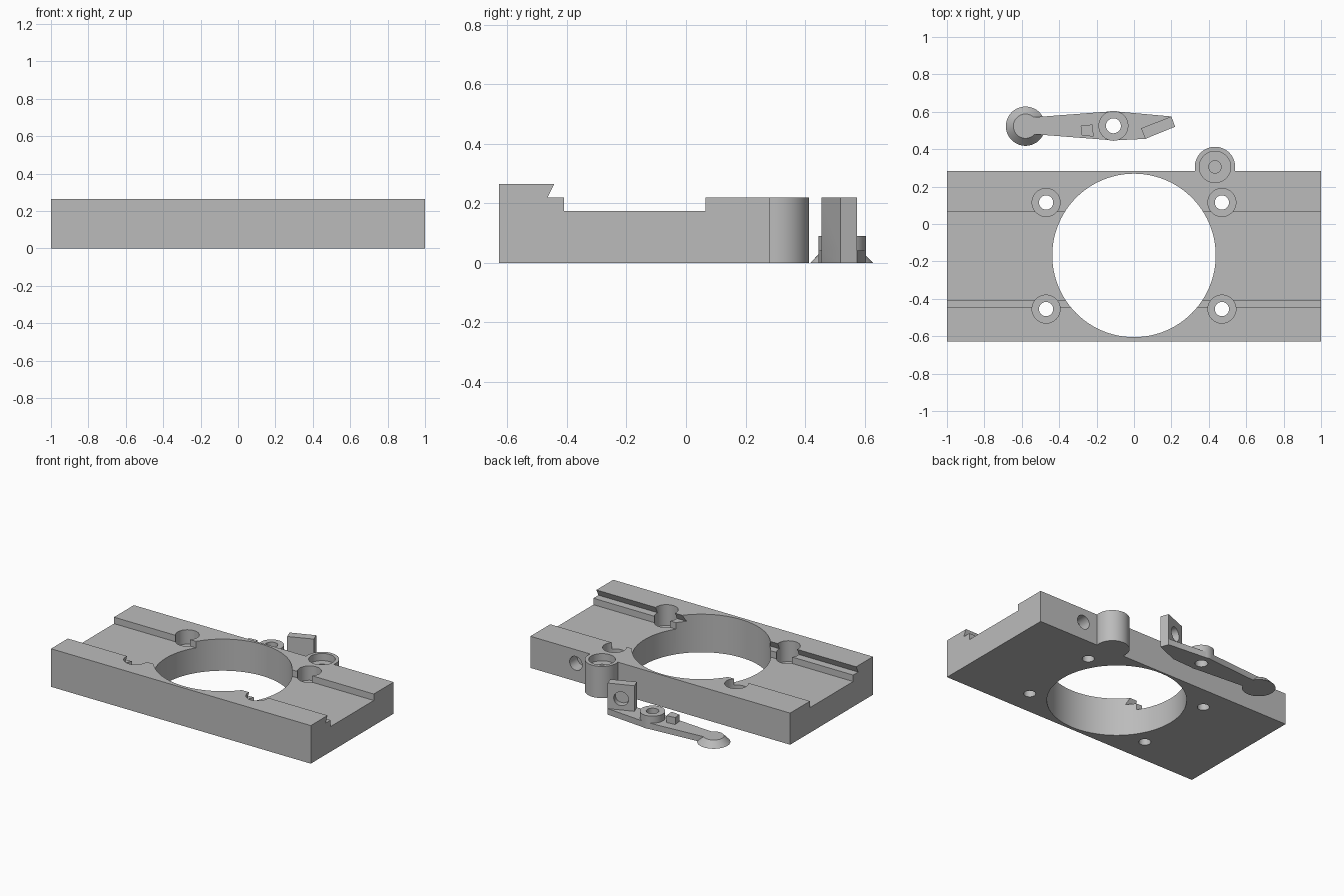
import bpy, bmesh, math
from mathutils import Vector, Matrix

old = bpy.data.objects.get("Cube")
if old:
    bpy.data.objects.remove(old, do_unlink=True)

GREY = (0.5, 0.5, 0.5, 1)
mat = bpy.data.materials.new("plain grey")
mat.use_nodes = True
mat.diffuse_color = GREY
mat.node_tree.nodes["Principled BSDF"].inputs["Base Color"].default_value = GREY


def add(name, bm):
    bmesh.ops.recalc_face_normals(bm, faces=bm.faces)
    mesh = bpy.data.meshes.new(name)
    bm.to_mesh(mesh)
    bm.free()
    mesh.materials.append(mat)
    ob = bpy.data.objects.new(name, mesh)
    bpy.context.collection.objects.link(ob)
    return ob


def prism(name, points, direction):
    """Extrude a closed outline of 3D points."""
    bm = bmesh.new()
    face = bm.faces.new([bm.verts.new(p) for p in points])
    side = bmesh.ops.extrude_face_region(bm, geom=[face])["geom"]
    verts = [v for v in side if isinstance(v, bmesh.types.BMVert)]
    bmesh.ops.translate(bm, verts=verts, vec=direction)
    return add(name, bm)


def slab(name, outline, z0, z1):
    return prism(name, [(x, y, z0) for x, y in outline], (0, 0, z1 - z0))


def rod(name, start, end, r0, r1=None, segments=64):
    """Cylinder or cone between two points."""
    a, b = Vector(start), Vector(end)
    turn = (b - a).to_track_quat('Z', 'Y').to_matrix().to_4x4()
    bm = bmesh.new()
    bmesh.ops.create_cone(bm, cap_ends=True, segments=segments, radius1=r0,
                          radius2=r0 if r1 is None else r1, depth=(b - a).length,
                          matrix=Matrix.Translation((a + b) / 2) @ turn)
    return add(name, bm)


def post(name, xy, z0, z1, r0, r1=None, segments=64):
    return rod(name, (*xy, z0), (*xy, z1), r0, r1, segments)


def combine(target, tool, operation):
    """Apply a boolean and discard the tool."""
    mod = target.modifiers.new("cut", 'BOOLEAN')
    mod.operation, mod.solver, mod.object = operation, 'EXACT', tool
    bpy.context.view_layer.objects.active = target
    bpy.ops.object.modifier_apply(modifier=mod.name)
    bpy.data.objects.remove(tool, do_unlink=True)


def finish(ob):
    bpy.ops.object.select_all(action='DESELECT')
    ob.select_set(True)
    bpy.context.view_layer.objects.active = ob
    bpy.ops.object.shade_smooth_by_angle(angle=math.radians(25))


# Base plate: channel profile with an undercut lip along the front
profile = [(-0.628, 0), (0.283, 0), (0.283, 0.22), (0.065, 0.22), (0.065, 0.175),
           (-0.41, 0.175), (-0.41, 0.22), (-0.465, 0.22), (-0.443, 0.265), (-0.628, 0.265)]
plate = prism("base_plate", [(-1, y, z) for y, z in profile], (2, 0, 0))

# Pivot boss on the back edge, with a stepped socket
pivot = (0.433, 0.305)
combine(plate, post("pivot_boss", pivot, 0, 0.22, 0.108), 'UNION')
combine(plate, post("cutter", pivot, 0.17, 0.4, 0.084), 'DIFFERENCE')
combine(plate, post("cutter", pivot, 0.05, 0.3, 0.033), 'DIFFERENCE')

# Large bore
combine(plate, post("cutter", (0, -0.168), -0.1, 0.4, 0.437, segments=96), 'DIFFERENCE')

# Counterbored screw holes
for x in (-0.47, 0.47):
    for y in (0.115, -0.455):
        combine(plate, post("cutter", (x, y), 0.12, 0.4, 0.075), 'DIFFERENCE')
        combine(plate, post("cutter", (x, y), -0.1, 0.3, 0.038), 'DIFFERENCE')

# Blind pocket in the back face
combine(plate, rod("cutter", (0.65, 0.2, 0.125), (0.65, 0.4, 0.125), 0.048), 'DIFFERENCE')
finish(plate)

# Lever arm with hub, stop block, upright tab and tapered finger knob
hub = (-0.11, 0.525)
knob = (-0.58, 0.523)
arm = [(-0.58, 0.575), (-0.52, 0.572), (-0.11, 0.603), (0.2, 0.575), (0.22, 0.52),
       (0.06, 0.455), (-0.11, 0.447), (-0.52, 0.479), (-0.58, 0.475)]
tab = [(0.2, 0.575), (0.22, 0.52), (0.06, 0.455), (0.038, 0.512)]
block = [(-0.285, 0.525), (-0.222, 0.532), (-0.216, 0.468), (-0.279, 0.472)]
lever = slab("lever", arm, 0, 0.042)
combine(lever, post("finger_knob", knob, 0, 0.042, 0.105, 0.065), 'UNION')
combine(lever, post("hub", hub, 0, 0.09, 0.08), 'UNION')
combine(lever, slab("stop_block", block, 0, 0.09), 'UNION')
combine(lever, slab("tab", tab, 0, 0.22), 'UNION')
combine(lever, post("cutter", hub, -0.1, 0.2, 0.04), 'DIFFERENCE')

# Blind pocket in the tab, square to its back face
middle = Vector((0.119, 0.5435, 0.12))
outward = Vector((-0.063, 0.162, 0)).normalized()
combine(lever, rod("cutter", middle - outward * 0.045, middle + outward * 0.1, 0.048), 'DIFFERENCE')
finish(lever)
